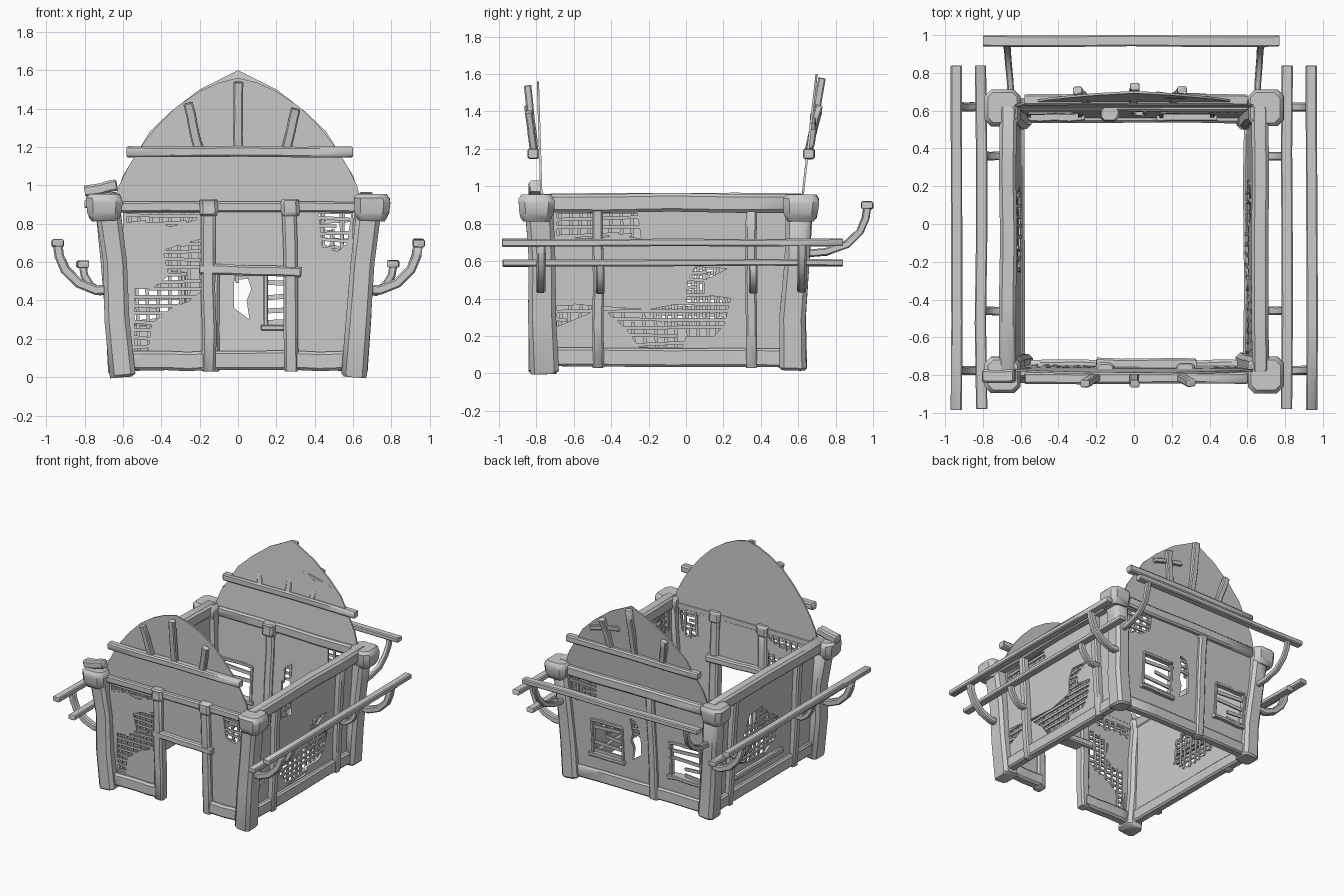
import bpy, bmesh, math, random
from mathutils import Vector

if "Cube" in bpy.data.objects:
    bpy.data.objects.remove(bpy.data.objects["Cube"])
random.seed(4)
V = Vector


def finish(name, bm, smooth=True):
    bmesh.ops.recalc_face_normals(bm, faces=bm.faces)
    me = bpy.data.meshes.new(name)
    bm.to_mesh(me)
    bm.free()
    ob = bpy.data.objects.new(name, me)
    bpy.context.collection.objects.link(ob)
    if smooth:
        bpy.ops.object.select_all(action='DESELECT')
        ob.select_set(True)
        bpy.context.view_layer.objects.active = ob
        bpy.ops.object.shade_smooth_by_angle(angle=math.radians(40))
    return ob


def timber(name, pts, w, d, hint=(0, 0, 1), wob=0.004, scales=None):
    """Hewn timber: chamfered section swept along a path, w across, d along hint."""
    pts = [V(p) for p in pts]
    if len(pts) == 2:
        a, b = pts
        pts = [a.lerp(b, i / 4) for i in range(5)]
    n = len(pts)
    scales = scales or [1] * n
    tan = [(pts[min(i + 1, n - 1)] - pts[max(i - 1, 0)]).normalized() for i in range(n)]
    c = min(w, d) * 0.18
    sec = [(w/2, d/2 - c), (w/2 - c, d/2), (c - w/2, d/2), (-w/2, d/2 - c),
           (-w/2, c - d/2), (c - w/2, -d/2), (w/2 - c, -d/2), (w/2, c - d/2)]
    rings = [(pts[0], tan[0], scales[0] * 0.84)]
    for i in range(n):
        off = c * 0.6 if i == 0 else (-c * 0.6 if i == n - 1 else 0)
        rings.append((pts[i] + tan[i] * off, tan[i], scales[i]))
    rings.append((pts[-1], tan[-1], scales[-1] * 0.84))
    bm = bmesh.new()
    loops = []
    for p, t, s in rings:
        side = t.cross(V(hint)).normalized()
        up = side.cross(t)
        ja, jb = random.uniform(-wob, wob), random.uniform(-wob, wob)
        loops.append([bm.verts.new(p + side * (a * s + ja) + up * (b * s + jb)) for a, b in sec])
    for r, q in zip(loops, loops[1:]):
        for k in range(8):
            bm.faces.new((r[k], r[(k + 1) % 8], q[(k + 1) % 8], q[k]))
    bm.faces.new(loops[0])
    bm.faces.new(loops[-1])
    return finish(name, bm)


def sheet(name, outer, holes, fn, thick=0.012):
    """Plaster sheet with broken holes, laid onto a leaning wall by fn(u, z, w)."""
    cu = bpy.data.curves.new(name, 'CURVE')
    cu.dimensions, cu.fill_mode, cu.extrude = '2D', 'BOTH', thick
    for poly in [outer] + holes:
        sp = cu.splines.new('POLY')
        sp.points.add(len(poly) - 1)
        for p, (u, z) in zip(sp.points, poly):
            p.co = (u, z, 0, 1)
        sp.use_cyclic_u = True
    tmp = bpy.data.objects.new(name + "_tmp", cu)
    bpy.context.collection.objects.link(tmp)
    bpy.context.view_layer.update()
    me = tmp.evaluated_get(bpy.context.evaluated_depsgraph_get()).to_mesh()
    bm = bmesh.new()
    bm.from_mesh(me)
    bpy.data.objects.remove(tmp)
    bmesh.ops.remove_doubles(bm, verts=bm.verts, dist=1e-5)
    for v in bm.verts:
        v.co = V(fn(*v.co))
    return finish(name, bm, False)


def spans(poly, c, ax):
    hits = []
    for a, b in zip(poly, poly[1:] + poly[:1]):
        if (a[ax] - c) * (b[ax] - c) < 0:
            t = (c - a[ax]) / (b[ax] - a[ax])
            hits.append(a[1 - ax] + t * (b[1 - ax] - a[1 - ax]))
    hits.sort()
    return list(zip(hits[::2], hits[1::2]))


def laths(name, holes, fn, steps=(0.055, 0.042), width=0.018):
    """Crossed laths filling each hole, steps = spacing of uprights and crosspieces."""
    bm = bmesh.new()
    for poly in holes:
        for ax in (0, 1):
            if not steps[ax]:
                continue
            c = min(p[ax] for p in poly) + 0.018
            while c < max(p[ax] for p in poly):
                for a, b in spans(poly, c, ax):
                    a, b = a - 0.015, b + 0.015
                    if random.random() < 0.15:
                        b = a + (b - a) * 0.55
                    k = random.uniform(-0.008, 0.008)
                    h, w0 = width / 2, (-0.012, 0.002)[ax]
                    vs = []
                    for w in (w0 - 0.006, w0 + 0.006):
                        for e, s, sk in ((a, -h, -k), (b, -h, k), (b, h, k), (a, h, -k)):
                            q = (c + s + sk, e) if ax == 0 else (e, c + s + sk)
                            vs.append(bm.verts.new(fn(q[0], q[1], w)))
                    for f in ((0, 1, 2, 3), (4, 5, 6, 7), (0, 1, 5, 4), (1, 2, 6, 5), (2, 3, 7, 6), (3, 0, 4, 7)):
                        bm.faces.new([vs[i] for i in f])
                c += steps[ax] * random.uniform(0.85, 1.15)
    finish(name, bm, False)


def front(u, z, w): return (u, -0.755 - 0.025 * z - w, z)
def back(u, z, w): return (u, 0.565 + 0.065 * z + w, z)
def right(u, z, w): return (0.6 + 0.05 * z + w, u, z)
def left(u, z, w): return (-0.6 - 0.05 * z - w, u, z)


# Plaster walls and exposed laths
fh = [[(-.54, .14), (-.47, .14), (-.45, .28), (-.35, .36), (-.25, .4), (-.19, .45), (-.19, .72),
       (-.3, .69), (-.39, .66), (-.36, .53), (-.45, .46), (-.54, .46)],
      [(-.58, .855), (-.2, .855), (-.22, .82), (-.35, .785), (-.45, .81), (-.58, .79)],
      [(.42, .85), (.44, .68), (.52, .655), (.57, .7), (.59, .85)]]
sheet("front_wall", [(-.6, .05), (-.15, .05), (-.15, .57), (.27, .57), (.27, .05), (.6, .05),
                     (.6, .88), (-.6, .88)], fh, front)
laths("front_laths", fh, front)

crack = [(.06, .3), (-.02, .36), (-.02, .5), (.01, .62), (.07, .64), (.05, .52), (.07, .46), (.045, .4)]
gap = [(.36, .85), (.37, .74), (.45, .69), (.55, .66), (.59, .75), (.59, .85)]
wins = [[(x - .13, .27), (x + .13, .27), (x + .13, .53), (x - .13, .53)] for x in (.28, -.42)]
sheet("back_wall", [(-.6, .05), (.6, .05), (.6, .88), (-.6, .88)], [crack, gap] + wins, back)
laths("back_laths", [gap, [p for p in crack if p[1] > .49]], back)
laths("window_slats", wins, back, (0, 0.06), 0.026)

rh = [[(-.69, .38), (-.5, .36), (-.2, .34), (0, .38), (.01, .5), (.05, .57), (.22, .56), (.1, .5), (.1, .42),
       (.24, .4), (.2, .25), (.15, .2), (0, .2), (-.02, .14), (-.25, .14), (-.32, .24), (-.45, .35), (-.69, .25)],
      [(-.69, .855), (-.26, .855), (-.24, .72), (-.36, .74), (-.5, .72), (-.69, .73)]]
lh = [[(.2, .3), (.18, .5), (.1, .66), (-.05, .68), (-.15, .58), (-.26, .52), (-.24, .34), (-.1, .25), (.08, .27)]]
side = [(-.74, .05), (.57, .05), (.57, .9), (-.74, .9)]
for nm, fn, hs in (("right", right, rh), ("left", left, lh)):
    sheet(nm + "_wall", side, hs, fn)
    laths(nm + "_laths", hs, fn)
timber("left_ledge", [left(-.32, .22, .02), left(.28, .22, .02)], .05, .04)

# Corner posts and caps
for s, nm in ((-1, "left"), (1, "right")):
    timber(f"front_{nm}_post", [(s * .605, -.76, 0), (s * .63, -.765, .3), (s * .645, -.77, .6), (s * .68, -.785, .9)],
           .15, .13, (1, 0, 0), .006, [1.03, 1, .95, 1])
    timber(f"back_{nm}_post", [(s * .605, .57, .02), (s * .63, .575, .3), (s * .65, .59, .6), (s * .68, .61, .9)],
           .14, .13, (1, 0, 0), .006, [1.03, 1, .95, 1])
    for y, yn in ((-.8, "front"), (.615, "back")):
        timber(f"{yn}_{nm}_cap", [(s * .695, y, .815), (s * .697, y, .86), (s * .697, y, .91), (s * .697, y, .955)],
               .19, .185, (1, 0, 0), .003, [.87, .97, 1.02, 1])
    # Side sills, plates and studs
    timber(f"{nm}_sill", [(s * .615, -.7, .085), (s * .615, .54, .085)], .07, .1)
    timber(f"{nm}_plate", [(s * .667, -.78, .912), (s * .667, .62, .912)], .09, .1)
    for y in (-.47, .35):
        timber(f"{nm}_stud", [(s * .625, y, .03), (s * .68, y, .94)], .06, .06, (1, 0, 0))
    # Eave poles and curved brackets
    timber(f"{nm}_outer_pole", [(s * .94, -.985, .7), (s * .94, .84, .7)], .06, .04)
    timber(f"{nm}_inner_pole", [(s * .81, -.98, .59), (s * .81, .84, .59)], .06, .036)
    for y in (-.775, .62):
        timber(f"{nm}_large_bracket", [(s * .66, y, .46), (s * .74, y, .455), (s * .83, y, .49), (s * .9, y, .56),
                                       (s * .93, y, .63), (s * .94, y, .7)], .05, .048, (0, 1, 0), .002)
    for y in (-.46, .36):
        timber(f"{nm}_small_bracket", [(s * .65, y, .45), (s * .72, y, .445), (s * .77, y, .48), (s * .8, y, .53),
                                       (s * .81, y, .59)], .04, .045, (0, 1, 0), .002)
    timber(f"back_{nm}_bracket", [(s * .65, .62, .64), (s * .655, .75, .65), (s * .665, .86, .69), (s * .67, .93, .76),
                                  (s * .675, .96, .83), (s * .675, .97, .9)], .04, .035, (1, 0, 0), .002)
timber("back_pole", [(-.8, .97, .9), (.77, .97, .9)], .06, .04)
timber("loose_peg", [(-.8, -.805, .97), (-.63, -.805, 1.0)], .07, .06)

# Front frame: plate, sills, door posts and lintel
timber("front_plate", [(-.77, -.785, .885), (.77, -.785, .885)], .05, .055)
for a, b in ((-.58, -.15), (.27, .58)):
    timber("front_sill", [(a, -.76, .085), (b, -.76, .085)], .08, .1)
for x in (-.15, .275):
    timber("door_post", [(x, -.765, .03), (x - .005, -.785, .87)], .08, .075, (1, 0, 0))
    timber("door_post_cap", [(x - .003, -.785, .84), (x - .003, -.785, .93)], .1, .095, (1, 0, 0), .003)
timber("door_lintel", [(-.2, -.765, .56), (.33, -.765, .55)], .11, .055)

# Back frame
timber("back_plate", [(-.6, .63, .9), (.6, .63, .9)], .07, .08)
timber("back_sill", [(-.58, .57, .085), (.58, .57, .085)], .07, .1)
timber("back_stud", [(-.13, .575, .03), (-.13, .625, .9)], .075, .07, (1, 0, 0))
timber("back_stud_cap", [(-.13, .6, .84), (-.13, .6, .94)], .11, .095, (1, 0, 0), .003)
for x in (.28, -.42):
    timber("window_ledge", [back(x - .16, .26, 0), back(x + .16, .26, 0)], .075, .03)
    timber("window_head", [back(x - .14, .54, 0), back(x + .14, .54, 0)], .04, .025)
    for e in (-.135, .135):
        timber("window_jamb", [back(x + e, .26, 0), back(x + e, .54, 0)], .04, .022, (1, 0, 0), .002)


# Curved gables with collar beam and struts
def front_gable(u, z, w): return (u, -.772 - .03 * (z - .9) - w, z)
def back_gable(u, z, w): return (u, .618 + .115 * (z - .9) + w, z)


fg = [(.645, .9), (.62, 1.0), (.57, 1.1), (.5, 1.21), (.42, 1.31), (.32, 1.41), (.2, 1.49), (.1, 1.535)]
bg = [(.65, .9), (.6, 1.05), (.46, 1.28), (.35, 1.385), (.2, 1.5)]
for nm, fn, prof, top, w in (("front", front_gable, fg, 1.56, .035), ("back", back_gable, bg, 1.6, .01)):
    sheet(nm + "_gable", prof + [(0, top)] + [(-x, z) for x, z in reversed(prof)], [], fn, .006)
    timber(nm + "_collar_beam", [fn(-.58, 1.175, w), fn(.6, 1.175, w)], .06, .055)
    s = 1 if nm == "front" else -1
    for a, b, z in ((0, 0, top - .02), (-.2, -.26, 1.43), (.25, .3, 1.4)):
        timber(nm + "_gable_strut", [fn(a * s, 1.17, w - .005), fn(b * s, z, w + .02)], .04, .05, (1, 0, 0))
timber("back_gable_brace", [back_gable(.12, 1.38, .01), back_gable(.38, 1.32, .01)], .03, .035)
